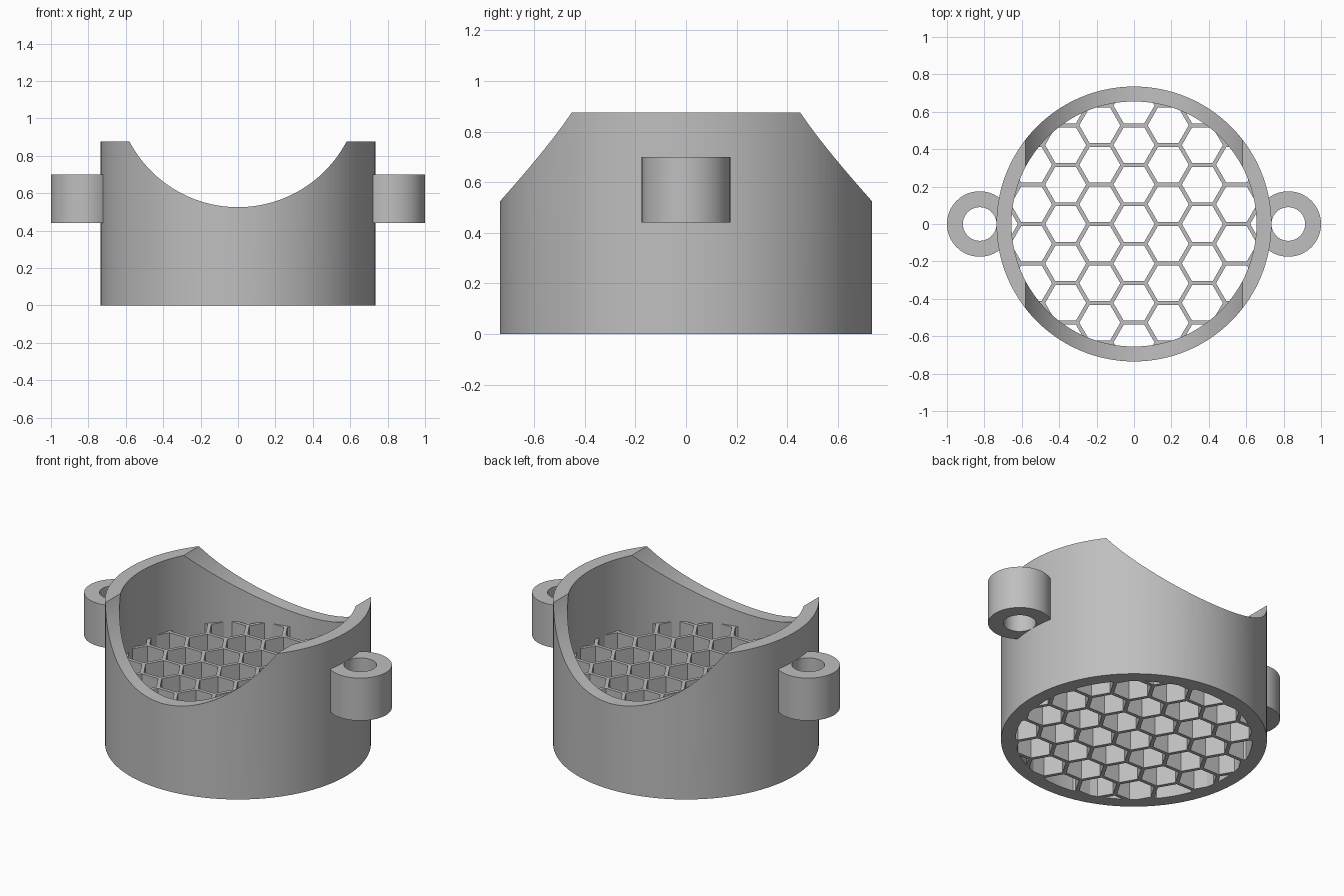
import bpy
import bmesh
import math
from mathutils import Matrix

if "Cube" in bpy.data.objects:
    bpy.data.objects.remove(bpy.data.objects["Cube"], do_unlink=True)

# Main dimensions
OUTER, INNER, HEIGHT = 0.735, 0.655, 0.875
NOTCH_R, NOTCH_Z = 0.655, 1.18
GRID_H, PITCH, BAR = 0.437, 0.211, 0.021
LUG_X, LUG_R, LUG_HOLE = 0.825, 0.175, 0.09
LUG_Z0, LUG_Z1 = 0.44, 0.70

grey = bpy.data.materials.new("plain grey")
grey.use_nodes = True
grey.diffuse_color = (0.52, 0.52, 0.52, 1)
grey.node_tree.nodes["Principled BSDF"].inputs["Base Color"].default_value = (0.52, 0.52, 0.52, 1)


def prisms(name, centres, radius, z0, z1, sides, turn=None):
    """One object holding an upright prism at each (x, y) centre."""
    bm = bmesh.new()
    for x, y in centres:
        bmesh.ops.create_cone(bm, cap_ends=True, segments=sides,
                              radius1=radius, radius2=radius, depth=z1 - z0,
                              matrix=Matrix.Translation((x, y, (z0 + z1) / 2)))
    if turn:
        bm.transform(turn)
    mesh = bpy.data.meshes.new(name)
    bm.to_mesh(mesh)
    bm.free()
    mesh.materials.append(grey)
    obj = bpy.data.objects.new(name, mesh)
    bpy.context.collection.objects.link(obj)
    return obj


def activate(obj):
    bpy.ops.object.select_all(action='DESELECT')
    obj.select_set(True)
    bpy.context.view_layer.objects.active = obj


def cut(obj, cutter):
    """Subtract the cutter from the object, then discard the cutter."""
    mod = obj.modifiers.new("cut", 'BOOLEAN')
    mod.operation = 'DIFFERENCE'
    mod.solver = 'EXACT'
    mod.object = cutter
    activate(obj)
    bpy.ops.object.modifier_apply(modifier=mod.name)
    bpy.data.objects.remove(cutter, do_unlink=True)


def smooth(obj):
    activate(obj)
    bpy.ops.object.shade_smooth_by_angle(angle=math.radians(25))


centre = [(0, 0)]

# Round wall with a saddle-shaped notch running front to back
wall = prisms("round_wall", centre, OUTER, 0, HEIGHT, 128)
cut(wall, prisms("bore", centre, INNER, -1, 2, 128))
lay_down = Matrix.Translation((0, 0, NOTCH_Z)) @ Matrix.Rotation(math.pi / 2, 4, 'X')
cut(wall, prisms("notch", centre, NOTCH_R, -1, 1, 160, lay_down))
smooth(wall)

# Deep honeycomb grid filling the lower part of the bore
cells = []
column_step = PITCH * math.sqrt(3) / 2
for i in range(-4, 5):
    for j in range(-4, 5):
        x, y = i * column_step, (j + 0.5 * (i % 2)) * PITCH
        if math.hypot(x, y) < INNER + PITCH / 2:
            cells.append((x, y))
cell_radius = (PITCH - BAR) / math.sqrt(3)
grid = prisms("honeycomb_grid", centre, INNER + 0.004, 0, GRID_H, 128)
# Hexagon corners point along x
quarter = Matrix.Rotation(math.pi / 2, 4, 'Z')
cut(grid, prisms("cells", [(y, -x) for x, y in cells], cell_radius, -0.5, 1, 6, quarter))
smooth(grid)

# Screw lugs on both sides
for side, label in ((1, "left"), (-1, "right")):
    spot = [(side * LUG_X, 0)]
    lug = prisms(label + "_lug", spot, LUG_R, LUG_Z0, LUG_Z1, 64)
    cut(lug, prisms("hole", spot, LUG_HOLE, 0, 1, 48))
    cut(lug, prisms("wall_clearance", centre, OUTER - 0.03, 0, 1, 128))
    smooth(lug)
